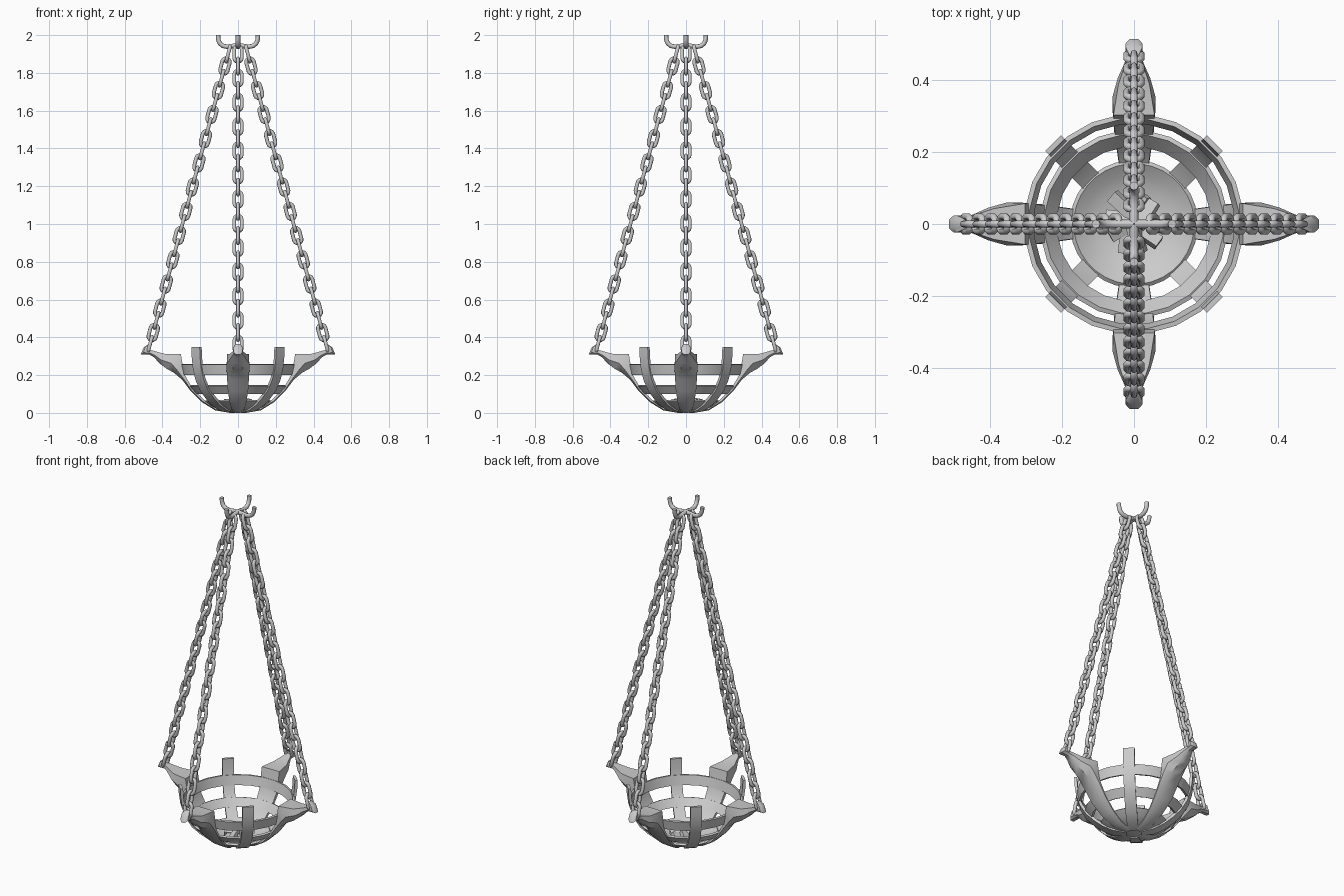
import bpy, bmesh, random
from math import pi, cos, sin
from mathutils import Vector, Matrix

if "Cube" in bpy.data.objects:
    bpy.data.objects.remove(bpy.data.objects["Cube"])

random.seed(4)


def finish(obj, angle=35):
    bpy.ops.object.select_all(action='DESELECT')
    obj.select_set(True)
    bpy.context.view_layer.objects.active = obj
    if obj.type == 'CURVE':
        bpy.ops.object.convert(target='MESH')
    bpy.ops.object.shade_smooth_by_angle(angle=angle * pi / 180)


def loft(name, sections, angle=0.0, closed=False):
    """Skin a row of equal-sized sections, turned about z."""
    bm = bmesh.new()
    rows = [[bm.verts.new(p) for p in s] for s in sections]
    n = len(rows[0])
    pairs = list(zip(rows, rows[1:])) + ([(rows[-1], rows[0])] if closed else [])
    for a, b in pairs:
        for i in range(n):
            j = (i + 1) % n
            bm.faces.new((a[i], a[j], b[j], b[i]))
    if not closed:
        bm.faces.new(rows[0])
        bm.faces.new(rows[-1])
    bmesh.ops.remove_doubles(bm, verts=bm.verts, dist=1e-5)
    bmesh.ops.recalc_face_normals(bm, faces=bm.faces)
    bm.transform(Matrix.Rotation(angle, 4, 'Z'))
    me = bpy.data.meshes.new(name)
    bm.to_mesh(me)
    bm.free()
    obj = bpy.data.objects.new(name, me)
    bpy.context.collection.objects.link(obj)
    finish(obj)


def ring(name, profile, steps=24):
    """Turn a closed (r, z) profile about z."""
    loft(name, [[(r * cos(t), r * sin(t), z) for r, z in profile]
                for t in [2 * pi * (k + .5) / steps for k in range(steps)]], closed=True)


def tubes(name, paths, radius, cyclic):
    cu = bpy.data.curves.new(name, 'CURVE')
    cu.dimensions = '3D'
    cu.bevel_depth = radius
    cu.bevel_resolution = 2
    cu.use_fill_caps = True
    for path in paths:
        sp = cu.splines.new('POLY')
        sp.points.add(len(path) - 1)
        for p, co in zip(sp.points, path):
            p.co = (*co, 1)
        sp.use_cyclic_u = cyclic
    obj = bpy.data.objects.new(name, cu)
    bpy.context.collection.objects.link(obj)
    finish(obj, 50)


# Bowl: base dish and two hoops
ring("base_dish", [(0.001, .004), (.07, .008), (.11, .02), (.145, .036), (.178, .06),
                   (.168, .068), (.138, .047), (.105, .032), (.06, .02), (0.001, .016)], 32)
ring("lower_hoop", [(.227, .1), (.262, .142), (.25, .147), (.215, .106)])
ring("upper_hoop", [(.293, .2), (.306, .256), (.293, .258), (.279, .204)])

# Plain straps on the diagonals: (outer r, z), (inner r, z), half width
strap = [((.04, .0), (.04, .012), .022), ((.11, .012), (.106, .026), .03),
         ((.165, .04), (.156, .053), .031), ((.21, .075), (.199, .086), .031),
         ((.255, .12), (.242, .129), .031), ((.288, .175), (.274, .181), .031),
         ((.308, .24), (.293, .243), .031), ((.316, .3), (.301, .3), .031),
         ((.318, .35), (.303, .35), .031)]
for k in range(4):
    loft(f"strap_{k + 1}", [[(o[0], -w, o[1]), (o[0], w, o[1]), (i[0], w, i[1]), (i[0], -w, i[1])]
                            for o, i, w in strap], pi / 4 + k * pi / 2)

# Broad flared arms ending in a hooked lip
arm = [((.04, .0), (.04, .012), .02), ((.12, .013), (.115, .028), .035),
       ((.19, .056), (.18, .07), .045), ((.25, .115), (.24, .13), .054),
       ((.295, .175), (.28, .197), .058), ((.34, .213), (.293, .255), .06),
       ((.38, .235), (.303, .312), .06), ((.415, .262), (.39, .313), .045),
       ((.445, .295), (.435, .325), .029), ((.468, .308), (.462, .333), .02),
       ((.515, .309), (.476, .338), .024), ((.5, .346), (.476, .35), .023),
       ((.47, .366), (.466, .362), .012)]
for k in range(4):
    secs = []
    for o, i, w in arm:
        m = [o[j] * .65 + i[j] * .35 for j in (0, 1)]
        secs.append([(o[0], -w * .45, o[1]), (o[0], w * .45, o[1]), (m[0], w, m[1]),
                     (i[0], w * .95, i[1]), (i[0], -w * .95, i[1]), (m[0], -w, m[1])])
    loft(f"arm_{k + 1}", secs, k * pi / 2)

# Chains of alternating links, leaning in towards the top
LINKS = 25
low, high = Vector((.466, 0, .362)), Vector((.052, 0, 1.9))
axis = (high - low).normalized()
tangent = Vector((0, 1, 0))
radial = axis.cross(tangent)
for k in range(4):
    rot = Matrix.Rotation(k * pi / 2, 3, 'Z')
    links = []
    for n in range(LINKS):
        c = low.lerp(high, n / (LINKS - 1))
        side = radial if n % 2 else tangent
        path = []
        for s in (0, 1):
            for a in range(7):
                t = s * pi + pi * a / 6
                shift = .022 if s == 0 else -.022
                path.append(rot @ (c + side * .02 * cos(t) + axis * (.02 * sin(t) + shift)))
        links.append(path)
    tubes(f"chain_{k + 1}", links, .01, True)

# Four joined hooks at the top
hook = [(0, 1.945), (.03, 1.942), (.055, 1.938), (.08, 1.943), (.096, 1.956),
        (.104, 1.975), (.106, 2.0)]
tubes("top_hooks", [[(r * cos(k * pi / 2), r * sin(k * pi / 2), z) for r, z in hook]
                    for k in range(4)], .012, False)

# Broken fuel chunks heaped in the dish
bm = bmesh.new()
for k in range(9):
    a = k * 2 * pi / 9
    d = .045 + random.uniform(-.015, .015)
    mat = (Matrix.Translation((d * cos(a), d * sin(a), .048 + random.uniform(-.006, .014)))
           @ Matrix.Rotation(a + random.uniform(-.5, .5), 4, 'Z')
           @ Matrix.Rotation(random.uniform(-.35, .25), 4, 'Y')
           @ Matrix.Rotation(random.uniform(-.6, .6), 4, 'X')
           @ Matrix.Diagonal((.085, .036, .026, 1)))
    bmesh.ops.create_cube(bm, size=1, matrix=mat)
me = bpy.data.meshes.new("fuel_chunks")
bm.to_mesh(me)
bm.free()
bpy.context.collection.objects.link(bpy.data.objects.new("fuel_chunks", me))
